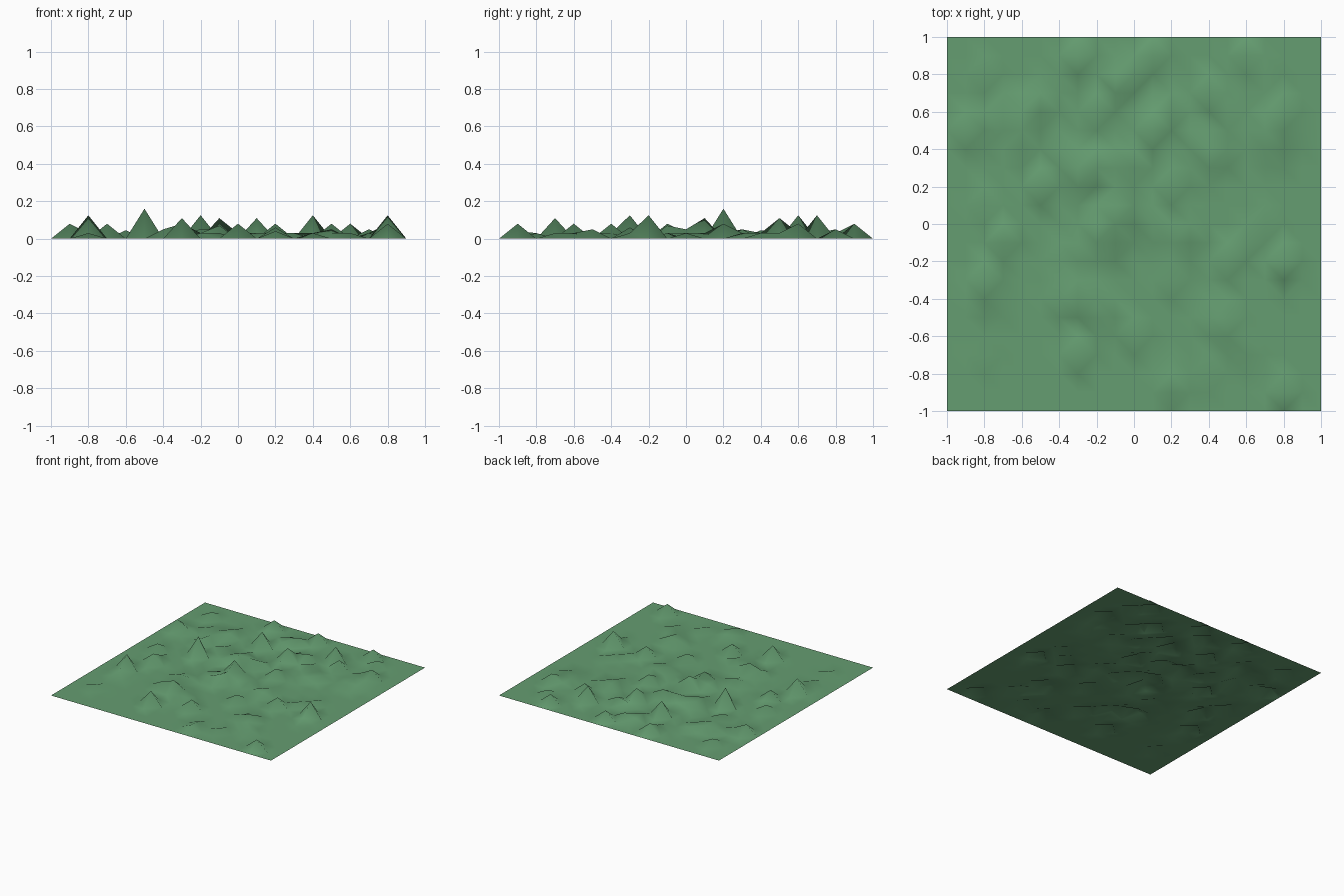
import bpy, bmesh, random

if "Cube" in bpy.data.objects:
    bpy.data.objects.remove(bpy.data.objects["Cube"])

random.seed(4)

# Hill summits on a 0.1 grid: (column, row) in tenths -> height
peaks = {
    (-5, 2): .16, (-8, -3): .125, (8, -2): .125, (-2, 6): .125, (4, 7): .125,
    (-3, -7): .11, (-1, 1): .11, (1, 5): .11, (5, 6): .08, (8, 6): .08,
    (8, -9): .08, (6, 9): .08, (1, 9): .08, (-3, 9): .08, (-3, -4): .08,
    (2, 2): .08, (0, -6): .08, (-9, 5): .08, (-8, 1): .06, (-8, 8): .05,
    (-7, -1): .08, (-6, 4): .045, (2, -3): .06, (5, -5): .05, (0, 8): .05,
    (7, 8): .05, (5, -2): .08, (2, -9): .04, (-4, -4): .05,
    (2, 6): .05, (0, 3): .05, (-2, 3): .05, (-1, 3): .05, (-1, -1): .07,
    (-1, 0): .05,
}

# Ground sheet: 20 x 20 quads, hills raised vertex by vertex
bm = bmesh.new()
bmesh.ops.create_grid(bm, x_segments=20, y_segments=20, size=1)
for v in sorted(bm.verts, key=lambda v: (round(v.co.x, 2), round(v.co.y, 2))):
    key = (round(v.co.x * 10), round(v.co.y * 10))
    inside = max(abs(key[0]), abs(key[1])) < 9
    ripple = .03 if inside and random.random() < .16 else 0
    v.co.z = peaks.get(key, ripple)

# Split each quad along its shorter diagonal so hills become neat pyramids
bmesh.ops.triangulate(bm, faces=bm.faces[:], quad_method='SHORT_EDGE')
for f in bm.faces:
    f.smooth = True
mesh = bpy.data.meshes.new("hilly_ground")
bm.to_mesh(mesh)
bm.free()
ground = bpy.data.objects.new("hilly_ground", mesh)
bpy.context.collection.objects.link(ground)

# Grass colour
grass = bpy.data.materials.new("grass")
grass.diffuse_color = (0.13, 0.34, 0.165, 1)
grass.use_nodes = True
grass.node_tree.nodes["Principled BSDF"].inputs["Base Color"].default_value = grass.diffuse_color
mesh.materials.append(grass)
